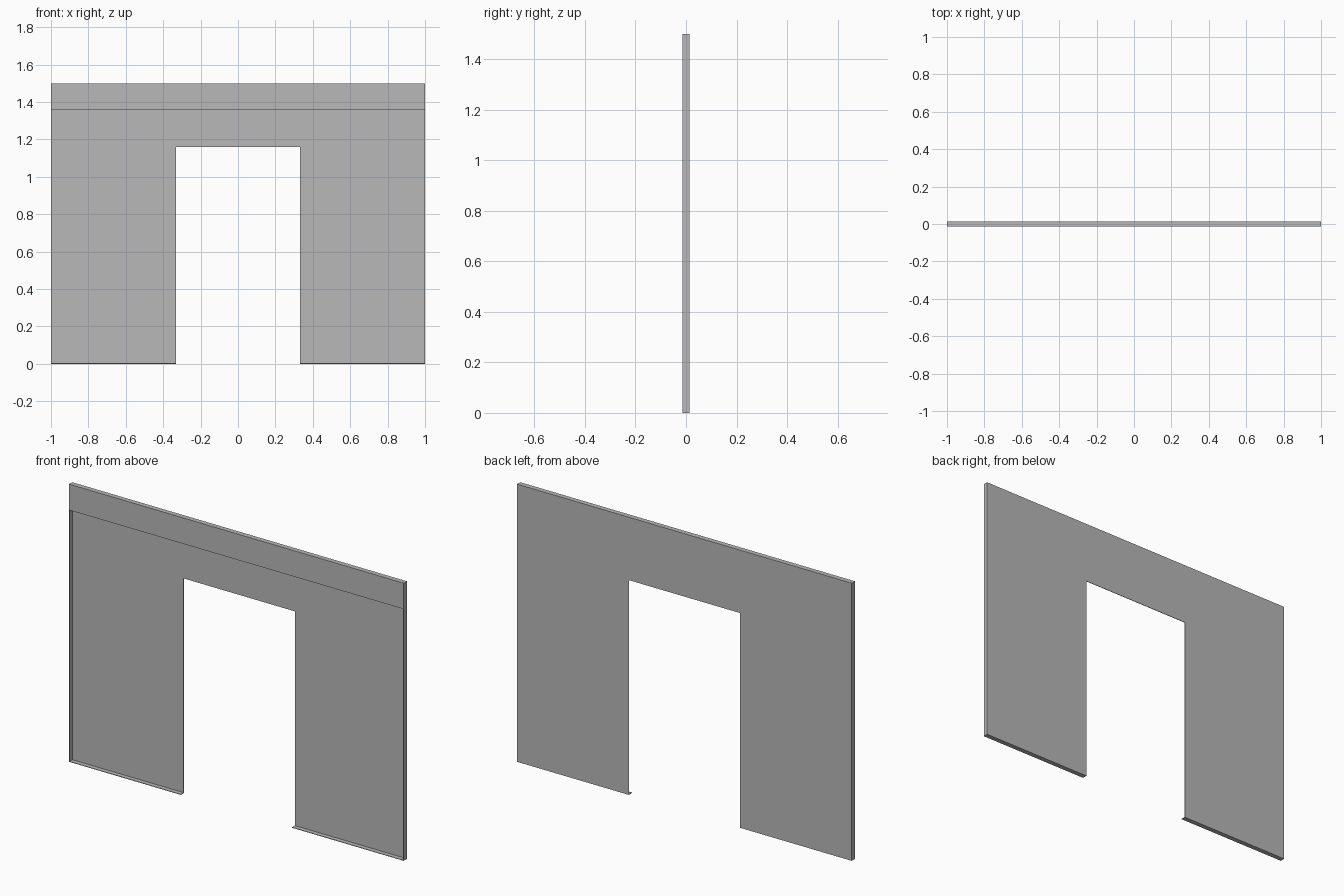
import bpy
import bmesh

if "Cube" in bpy.data.objects:
    bpy.data.objects.remove(bpy.data.objects["Cube"], do_unlink=True)

# Main dimensions
HALF_W, HEIGHT, HALF_D = 1.0, 1.5, 0.0135
DOOR_X, DOOR_Z = 0.332, 1.16
LIP_Z = 1.36
SHEET = 0.003

grey = bpy.data.materials.new("sheet_metal_grey")
grey.use_nodes = True
colour = (0.48, 0.48, 0.48, 1)
grey.diffuse_color = colour
grey.node_tree.nodes["Principled BSDF"].inputs["Base Color"].default_value = colour


def plate(name, outline, y0, y1):
    """Extrude an (x, z) outline from y0 to y1."""
    bm = bmesh.new()
    face = bm.faces.new([bm.verts.new((x, y0, z)) for x, z in outline])
    grown = bmesh.ops.extrude_face_region(bm, geom=[face])
    moved = [v for v in grown["geom"] if isinstance(v, bmesh.types.BMVert)]
    bmesh.ops.translate(bm, verts=moved, vec=(0, y1 - y0, 0))
    bmesh.ops.recalc_face_normals(bm, faces=bm.faces)
    mesh = bpy.data.meshes.new(name)
    bm.to_mesh(mesh)
    bm.free()
    mesh.materials.append(grey)
    obj = bpy.data.objects.new(name, mesh)
    bpy.context.collection.objects.link(obj)
    return obj


def rect(x0, x1, z0, z1):
    return [(x0, z0), (x1, z0), (x1, z1), (x0, z1)]


# Back sheet with the doorway cut out
half = [(DOOR_X, DOOR_Z), (DOOR_X, 0), (HALF_W, 0), (HALF_W, HEIGHT)]
mirrored = [(-x, z) for x, z in reversed(half)]
inner = HALF_D - SHEET
plate("wall_sheet", half + mirrored, inner, HALF_D)

# Top fold and the front lip hanging from it
plate("top_flange", rect(-HALF_W, HALF_W, HEIGHT - SHEET, HEIGHT), -HALF_D, inner)
plate("front_lip", rect(-HALF_W, HALF_W, LIP_Z, HEIGHT - SHEET),
      -HALF_D, -HALF_D + SHEET)

# Side and bottom folds, one pair per leg
for side, s in (("left", 1), ("right", -1)):
    x0, x1 = sorted((s * (HALF_W - SHEET), s * HALF_W))
    plate(side + "_side_flange", rect(x0, x1, SHEET, LIP_Z), -HALF_D, inner)
    plate(side + "_upper_side_flange", rect(x0, x1, LIP_Z, HEIGHT - SHEET),
          -HALF_D + SHEET, inner)
    x0, x1 = sorted((s * DOOR_X, s * HALF_W))
    plate(side + "_bottom_flange", rect(x0, x1, 0, SHEET), -HALF_D, inner)
